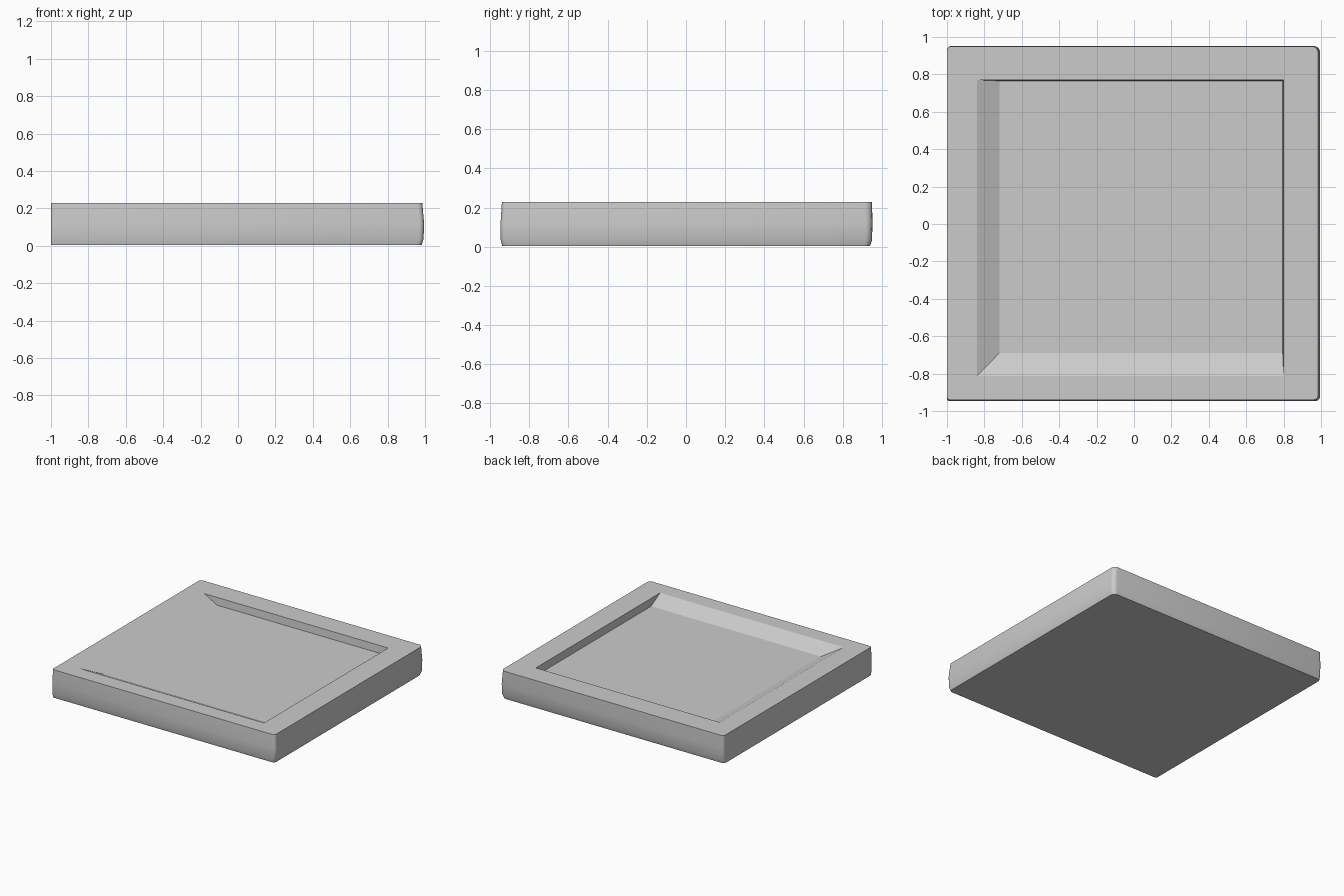
import bpy, bmesh, math

if "Cube" in bpy.data.objects:
    bpy.data.objects.remove(bpy.data.objects["Cube"])


def loft(name, rings):
    """Closed solid through equal-length rings of 3D points, bottom to top."""
    bm = bmesh.new()
    loops = [[bm.verts.new(p) for p in ring] for ring in rings]
    for a, b in zip(loops, loops[1:]):
        for i in range(len(a)):
            j = (i + 1) % len(a)
            bm.faces.new((a[i], a[j], b[j], b[i]))
    bm.faces.new(loops[0][::-1])
    bm.faces.new(loops[-1])
    bmesh.ops.recalc_face_normals(bm, faces=bm.faces)
    mesh = bpy.data.meshes.new(name)
    bm.to_mesh(mesh)
    bm.free()
    obj = bpy.data.objects.new(name, mesh)
    bpy.context.collection.objects.link(obj)
    return obj


def rect(x0, x1, y0, y1, z, radii=None, steps=4):
    """Rectangle ring, optionally with a radius for each corner."""
    corners = [(x0, y0, 1, 1), (x1, y0, -1, 1), (x1, y1, -1, -1), (x0, y1, 1, -1)]
    if radii is None:
        return [(x, y, z) for x, y, _, _ in corners]
    pts = []
    for k, ((x, y, sx, sy), r) in enumerate(zip(corners, radii)):
        for s in range(steps + 1):
            a = math.pi + (k + s / steps) * math.pi / 2
            pts.append((x + sx * r + r * math.cos(a), y + sy * r + r * math.sin(a), z))
    return pts


# Outer slab: sides bulge very slightly, right corners rounder than left
radii = (0.015, 0.025, 0.035, 0.025)
tray = loft("tray_body", [
    rect(-1.0, 0.982, -0.938, 0.940, 0.004, radii),
    rect(-1.0, 0.992, -0.946, 0.950, 0.035, radii),
    rect(-1.0, 0.995, -0.947, 0.952, 0.120, radii),
    rect(-1.0, 0.985, -0.940, 0.950, 0.230, radii),
])

# Recess: steep back and right walls, sloped left and front walls
rim_z, floor_z, over = 0.230, 0.170, 0.1
cutter = loft("recess_cutter", [
    rect(-0.72, 0.795, -0.69, 0.765, floor_z),
    rect(-0.84, 0.80, -0.813, 0.77, rim_z),
    rect(-0.84, 0.80, -0.813, 0.77, rim_z + over),
])
cutter.hide_render = True
cutter.hide_set(True)

cut = tray.modifiers.new("recess", 'BOOLEAN')
cut.operation = 'DIFFERENCE'
cut.solver = 'EXACT'
cut.object = cutter

# Bake the cut and drop the helper
bpy.context.view_layer.update()
deps = bpy.context.evaluated_depsgraph_get()
result = bpy.data.meshes.new_from_object(tray.evaluated_get(deps))
tray.modifiers.clear()
tray.data = result
bpy.data.objects.remove(cutter)

# Smooth the small rounded corners, keep the edges crisp
bpy.context.view_layer.objects.active = tray
tray.select_set(True)
bpy.ops.object.shade_smooth_by_angle(angle=math.radians(25))
